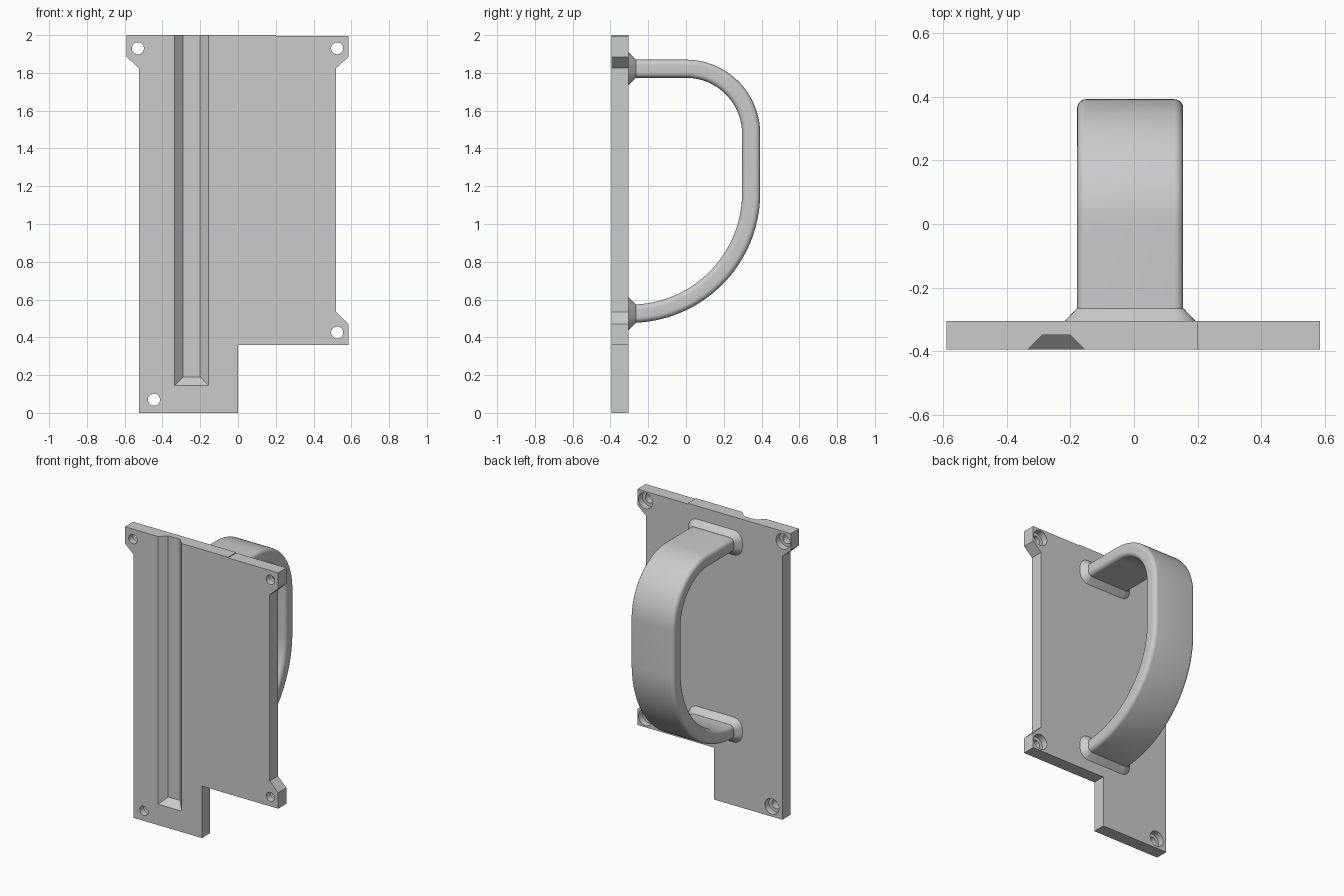
import bpy, bmesh, math
from mathutils import Vector

cube = bpy.data.objects.get("Cube")
if cube:
    bpy.data.objects.remove(cube, do_unlink=True)

grey = bpy.data.materials.new("plain grey")
grey.use_nodes = True
COLOUR = (0.6, 0.6, 0.6, 1)
grey.diffuse_color = COLOUR
grey.node_tree.nodes["Principled BSDF"].inputs["Base Color"].default_value = COLOUR

FRONT, BACK = -0.395, -0.305
MID_X = -0.012


def loft(name, rings):
    """Closed solid through equal-length rings of points."""
    bm = bmesh.new()
    loops = [[bm.verts.new(p) for p in ring] for ring in rings]
    n = len(loops[0])
    for a, b in zip(loops, loops[1:]):
        for i in range(n):
            j = (i + 1) % n
            bm.faces.new((a[i], a[j], b[j], b[i]))
    bm.faces.new(loops[0])
    bm.faces.new(loops[-1])
    bmesh.ops.recalc_face_normals(bm, faces=bm.faces)
    mesh = bpy.data.meshes.new(name)
    bm.to_mesh(mesh)
    bm.free()
    mesh.materials.append(grey)
    obj = bpy.data.objects.new(name, mesh)
    bpy.context.collection.objects.link(obj)
    return obj


def activate(obj):
    bpy.ops.object.select_all(action='DESELECT')
    obj.select_set(True)
    bpy.context.view_layer.objects.active = obj


def smooth(obj):
    activate(obj)
    bpy.ops.object.shade_smooth_by_angle(angle=math.radians(30))


def cut(target, cutter):
    cutter.hide_render = True
    mod = target.modifiers.new("cut", 'BOOLEAN')
    mod.operation, mod.solver, mod.object = 'DIFFERENCE', 'EXACT', cutter
    activate(target)
    bpy.ops.object.modifier_apply(modifier=mod.name)
    bpy.data.objects.remove(cutter, do_unlink=True)


def rounded_rect(half_w, half_h, r, steps=6):
    """Rounded rectangle as (across, along) pairs."""
    pts = []
    for k, (sx, sy) in enumerate([(1, 1), (-1, 1), (-1, -1), (1, -1)]):
        for i in range(steps + 1):
            a = math.pi / 2 * (k + i / steps)
            pts.append((sx * (half_w - r) + r * math.cos(a),
                        sy * (half_h - r) + r * math.sin(a)))
    return pts


# Mounting plate with corner ears and a lower tongue
outline = [(-0.59, 2), (0.2, 2), (0.2, 1.995), (0.585, 1.995), (0.585, 1.885),
           (0.52, 1.825), (0.52, 0.535), (0.585, 0.47), (0.585, 0.36), (0, 0.36),
           (0, 0), (-0.525, 0), (-0.525, 1.825), (-0.59, 1.885)]
plate = loft("mounting_plate", [[(x, y, z) for x, z in outline] for y in (FRONT, BACK)])

# Tapered groove down the front, open at the top
def groove_ring(y, grow):
    x0, x1, z0 = -0.29 - grow, -0.20 + grow, 0.19 - grow
    return [(x0, y, z0), (x1, y, z0), (x1, y, 2.2), (x0, y, 2.2)]

cut(plate, loft("groove_cutter", [groove_ring(FRONT - 0.045, 0.09),
                                  groove_ring(FRONT + 0.045, 0)]))

# Screw holes, counterbored from the back
for x, z in [(-0.53, 1.93), (0.525, 1.93), (0.525, 0.425), (-0.445, 0.07)]:
    steps = [(FRONT - 0.1, 0.032), (BACK - 0.045, 0.032),
             (BACK - 0.045, 0.054), (BACK + 0.1, 0.054)]
    rings = [[(x + r * math.cos(math.tau * i / 32), y, z + r * math.sin(math.tau * i / 32))
              for i in range(32)] for y, r in steps]
    cut(plate, loft("hole_cutter", rings))
smooth(plate)

# Handle path: centre line (y, z) and direction angle, top to bottom
def arc(cy, cz, r, a0, a1, n):
    out = []
    for i in range(n + 1):
        a = math.radians(a0 + (a1 - a0) * i / n)
        out.append((cy + r * math.cos(a), cz + r * math.sin(a), a))
    return out

TOP_Z, LOW_Z = 1.822, 0.525
path = [(BACK - 0.02, TOP_Z, math.pi / 2)]
path += arc(0, 1.477, 0.345, 90, 0, 24)
path += arc(-0.295, 1.165, 0.64, 0, -90, 32)
path.append((BACK - 0.02, LOW_Z, -math.pi / 2))

section = rounded_rect(0.167, 0.048, 0.028)
handle = loft("handle", [[Vector((MID_X + u, y + v * math.cos(a), z + v * math.sin(a)))
                          for u, v in section] for y, z, a in path])
smooth(handle)

# Flared feet where the handle meets the plate
for name, z in (("upper_handle_foot", TOP_Z), ("lower_handle_foot", LOW_Z)):
    rings = []
    for y, grow in ((BACK - 0.01, 0.039), (BACK, 0.039), (BACK + 0.039, 0.001)):
        ring = rounded_rect(0.167 + grow, 0.048 + grow, 0.028 + grow)
        rings.append([(MID_X + u, y, z + v) for u, v in ring])
    smooth(loft(name, rings))
